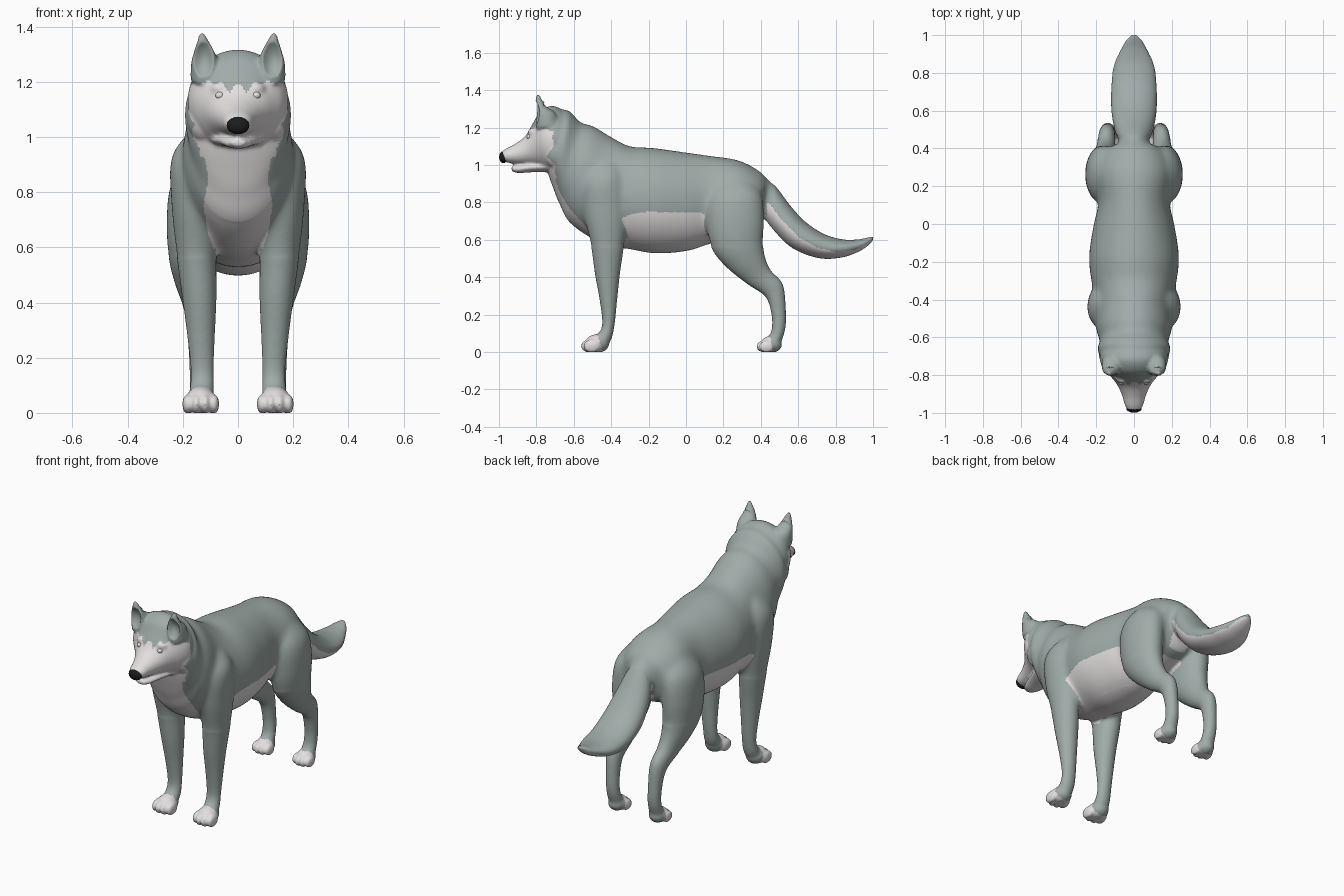
import bpy, bmesh, math
from mathutils import Vector, Matrix

def material(name, rgb):
    m = bpy.data.materials.new(name)
    m.diffuse_color = (*rgb, 1)
    return m

GREY = material("grey fur", (0.35, 0.41, 0.395))
WHITE = material("white fur", (0.77, 0.735, 0.735))
BLACK = material("black nose", (0.012, 0.012, 0.012))

def catmull(a, b, c, d, t):
    return [0.5 * (2*q + (r-p)*t + (2*p-5*q+4*r-s)*t*t + (3*q-p-3*r+s)*t**3)
            for p, q, r, s in zip(a, b, c, d)]

def loft(bm, secs, side=1, n=56, sub=8):
    """Tube through sections (y1, z1, y2, z2, x centre, half width);
    points 1 and 2 are opposite edges of the side-view outline."""
    k = len(secs)
    dense = []
    for i in range(k - 1):
        q = [secs[min(max(j, 0), k - 1)] for j in (i-1, i, i+1, i+2)]
        dense += [catmull(*q, t / sub) for t in range(sub)]
    dense.append(secs[-1])
    rings = []
    for y1, z1, y2, z2, x, w in dense:
        c = Vector((x * side, (y1+y2)/2, (z1+z2)/2))
        u = Vector((0, (y1-y2)/2, (z1-z2)/2))
        rings.append([bm.verts.new(c + u*math.cos(a) + Vector((w*math.sin(a), 0, 0)))
                      for a in (2*math.pi*j/n for j in range(n))])
    for r, s in zip(rings, rings[1:]):
        for j in range(n):
            bm.faces.new((r[j], r[(j+1) % n], s[(j+1) % n], s[j]))
    bm.faces.new(rings[0])
    bm.faces.new(rings[-1])

def ball(bm, c, r):
    bmesh.ops.create_uvsphere(bm, u_segments=24, v_segments=16, radius=1,
                              matrix=Matrix.Translation(c) @ Matrix.Diagonal((*r, 1)))

def interp(pts, v):
    for (a, b), (c, d) in zip(pts, pts[1:]):
        if v <= c:
            return b + (d-b) * max(0, (v-a) / (c-a))
    return pts[-1][1]

torso = [(.45, .90, .41, .78, 0, .05), (.40, .962, .388, .67, 0, .15),
         (.28, 1.025, .28, .62, 0, .20), (.12, 1.05, .12, .575, 0, .188),
         (-.02, 1.07, 0, .54, 0, .215), (-.18, 1.092, -.16, .528, 0, .238),
         (-.30, 1.10, -.30, .55, 0, .226), (-.40, 1.15, -.45, .58, 0, .20),
         (-.50, 1.21, -.61, .68, 0, .20), (-.56, 1.225, -.675, .79, 0, .182),
         (-.62, 1.285, -.715, .89, 0, .192), (-.68, 1.30, -.74, .96, 0, .16)]
head = [(-.60, 1.25, -.62, 1.0, 0, .12), (-.66, 1.295, -.66, .97, 0, .17),
        (-.72, 1.316, -.71, .945, 0, .182), (-.78, 1.285, -.75, .965, 0, .162),
        (-.82, 1.22, -.79, .985, 0, .125), (-.86, 1.155, -.84, .998, 0, .09),
        (-.91, 1.115, -.90, 1.004, 0, .064), (-.96, 1.088, -.95, 1.012, 0, .05),
        (-.987, 1.07, -.98, 1.02, 0, .035)]
jaw = [(-.75, 1.02, -.74, .962, 0, .10), (-.84, 1.012, -.83, .961, 0, .07),
       (-.90, .999, -.895, .957, 0, .047), (-.935, .99, -.93, .966, 0, .024)]
tail = [(.40, .955, .37, .80, 0, .05), (.48, .885, .40, .74, 0, .08),
        (.56, .78, .465, .655, 0, .105), (.64, .695, .57, .555, 0, .12),
        (.74, .63, .71, .502, 0, .12), (.84, .602, .83, .505, 0, .108),
        (.92, .602, .92, .535, 0, .072), (.97, .612, .975, .57, 0, .042),
        (1.002, .62, 1.002, .60, 0, .012)]
front_leg = [(-.47, 1.04, -.38, 1.05, .10, .05), (-.55, .92, -.33, .94, .156, .084),
             (-.55, .75, -.31, .75, .155, .086), (-.51, .58, -.333, .56, .15, .072),
             (-.487, .42, -.353, .42, .14, .062), (-.462, .28, -.368, .28, .134, .05),
             (-.448, .17, -.380, .16, .13, .042), (-.455, .12, -.395, .08, .13, .043),
             (-.48, .09, -.42, .03, .133, .045)]
hind_leg = [(.20, .95, .34, .93, .09, .07), (.115, .83, .405, .84, .145, .096),
            (.108, .69, .418, .70, .165, .094), (.14, .55, .412, .58, .165, .086),
            (.22, .45, .425, .50, .16, .07), (.33, .362, .455, .435, .15, .052),
            (.425, .295, .518, .36, .144, .043), (.457, .20, .534, .22, .14, .038),
            (.458, .12, .53, .12, .137, .038), (.44, .08, .50, .03, .135, .042)]
ear = [(-.80, 1.19, -.68, 1.22, .12, .052), (-.808, 1.25, -.70, 1.28, .12, .05),
       (-.808, 1.31, -.755, 1.32, .123, .035), (-.80, 1.378, -.782, 1.378, .131, .008)]

# All fur parts go into one mesh
bm = bmesh.new()
for part in (torso, head, jaw, tail):
    loft(bm, part)
for s in (1, -1):
    for part in (front_leg, hind_leg, ear):
        loft(bm, part, s)
    # paws with four toes
    for x, y, k in ((.135, -.475, 1), (.135, .455, .9)):
        ball(bm, (x*s, y, .045*k), (.056*k, .065*k, .05*k))
        for i, dy in enumerate((.014, 0, 0, .014)):
            tx = x + (i - 1.5) * .032 * k
            ball(bm, (tx*s, y - .043*k + dy, .032*k), (.019*k, .045*k, .036*k))
    # brow ridge and cheek ruff
    ball(bm, (.06*s, -.81, 1.175), (.04, .035, .025))
    ball(bm, (.12*s, -.69, 1.07), (.066, .07, .09))
bmesh.ops.recalc_face_normals(bm, faces=bm.faces)
raw = bpy.data.meshes.new("wolf_body_raw")
bm.to_mesh(raw)
bm.free()
tmp = bpy.data.objects.new("body_source", raw)
bpy.context.collection.objects.link(tmp)

# Fuse and smooth the parts into one skin
rm = tmp.modifiers.new("fuse", 'REMESH')
rm.mode = 'VOXEL'
rm.voxel_size = 0.0075
sm = tmp.modifiers.new("soften", 'SMOOTH')
sm.factor, sm.iterations = 0.5, 6
dg = bpy.context.evaluated_depsgraph_get()
me = bpy.data.meshes.new_from_object(tmp.evaluated_get(dg))
bpy.data.objects.remove(tmp)
me.name = "wolf_body"
body = bpy.data.objects.new("wolf_body", me)
bpy.context.collection.objects.link(body)

# Blend shoulders and haunches further into the trunk
bm = bmesh.new()
bm.from_mesh(me)
trunk = [v for v in bm.verts if -.62 < v.co.y < .47 and v.co.z > .56]
for _ in range(30):
    bmesh.ops.smooth_vert(bm, verts=trunk, factor=0.5,
                          use_axis_x=True, use_axis_y=True, use_axis_z=True)
bm.to_mesh(me)
bm.free()

# Flat soles and hollow ears
for v in me.vertices:
    v.co.z = max(v.co.z, 0)
    x, y, z = abs(v.co.x), v.co.y, v.co.z
    if y < -.765 and z > 1.22:
        d = math.hypot((x - .125) / .036, (z - 1.28) / .065)
        if d < 1:
            v.co.y += .035 * (1 - d*d)

tail_line = [(.36, .86), (.45, .79), (.50, .72), (.60, .615), (.70, .56),
             (.80, .535), (.90, .545), (1.0, .60)]
belly_line = [(-.36, .71), (-.30, .735), (-.22, .75), (.08, .745), (.14, .71), (.3, .66)]

def is_white(c, n):
    x, y, z = abs(c.x), c.y, c.z
    # face mask with ragged rim
    rag = .012 * (abs((z * 22) % 2 - 1) * 2 - 1)
    rim = rag + interp([(.95, -.69), (1.0, -.71), (1.05, -.735), (1.09, -.725),
                        (1.13, -.70), (1.2, -.73)], z)
    top = interp([(0, 1.19), (.03, 1.165), (.06, 1.195), (.13, 1.20), (.17, 1.185)], x) \
        + .006 * math.sin(x * 130)
    if y < rim and .93 < z < top:
        return True
    # throat and chest
    if y < -.47 and .56 < z < 1.0 and n.y < .2:
        return x < interp([(.56, .075), (.65, .108), (.75, .125), (.85, .108),
                           (.95, .125)], z)
    # belly, kept off the leg faces
    if -.5 < y < .32 and z > .5 and z < interp(belly_line, y):
        if -.345 < y < .14 and not (y < -.25 and n.y > .5) and not (y > .07 and n.y < -.4):
            return True
        return x < .08 and n.z < -.3
    # underside of tail
    if y > .37 and z > .47 and z < interp(tail_line, y):
        return y > .435 or x < .06
    # paws
    return (z < .095 and y < -.455 + (z - .03) * -.3) or (z < .08 and .3 < y < .465 - z * .2)

for m in (GREY, WHITE):
    me.materials.append(m)
for p in me.polygons:
    p.material_index = int(is_white(p.center, p.normal))
    p.use_smooth = True

def small_ball(name, c, r, mat):
    b = bmesh.new()
    ball(b, c, r)
    m = bpy.data.meshes.new(name)
    b.to_mesh(m)
    b.free()
    m.materials.append(mat)
    for p in m.polygons:
        p.use_smooth = True
    o = bpy.data.objects.new(name, m)
    bpy.context.collection.objects.link(o)

# Nose and eyes
small_ball("nose", (0, -.976, 1.042), (.041, .023, .032), BLACK)
for s, side in ((1, "left"), (-1, "right")):
    small_ball(side + "_eye", (.066*s, -.836, 1.15), (.016, .016, .014), WHITE)
